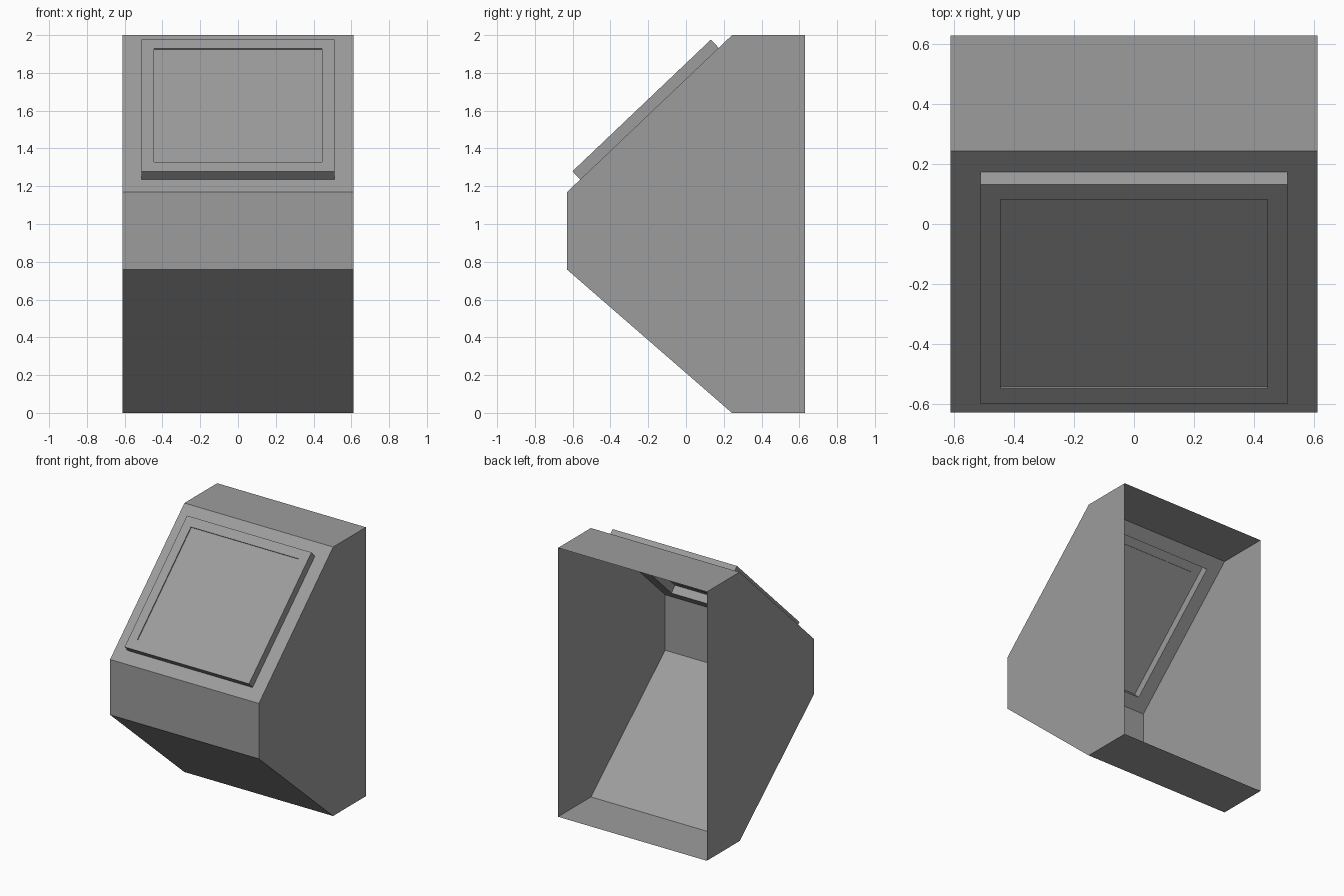
import bpy, bmesh
from mathutils import Vector

if "Cube" in bpy.data.objects:
    bpy.data.objects.remove(bpy.data.objects["Cube"])

HW = 0.612
PROFILE = [(0.629, 0), (0.243, 0), (-0.629, 0.758), (-0.629, 1.17), (0.244, 2), (0.629, 2)]

# darker grey used on every part
grey = bpy.data.materials.new("mid_grey")
grey.diffuse_color = (0.335, 0.335, 0.335, 1)
grey.use_nodes = True
grey.node_tree.nodes["Principled BSDF"].inputs["Base Color"].default_value = grey.diffuse_color

# local frame of the sloped front face
base = Vector((0, *PROFILE[3]))
up = (Vector((0, *PROFILE[4])) - base).normalized()
out = Vector((0, -up.z, up.y))
slope_len = (Vector((0, *PROFILE[4])) - base).length


def ring(bm, hw, lo, hi, depth):
    """Rectangle of vertices on the slope, raised by depth."""
    return [bm.verts.new(Vector((x, 0, 0)) + base + up * t + out * depth)
            for x, t in ((-hw, lo), (hw, lo), (hw, hi), (-hw, hi))]


def bridge(bm, a, b):
    for i in range(4):
        j = (i + 1) % 4
        bm.faces.new((a[i], a[j], b[j], b[i]))


def finish(bm, name):
    bmesh.ops.remove_doubles(bm, verts=bm.verts, dist=1e-5)
    me = bpy.data.meshes.new(name)
    bm.to_mesh(me)
    bm.free()
    me.materials.append(grey)
    ob = bpy.data.objects.new(name, me)
    bpy.context.collection.objects.link(ob)
    return ob


OPENING = (0.512, 0.095, 1.107)
SCREEN = (0.445, 0.167, 1.038)

# thin cabinet shell, open at the back, with an opening in the slope
bm = bmesh.new()
left = [bm.verts.new((-HW, y, z)) for y, z in PROFILE]
right = [bm.verts.new((HW, y, z)) for y, z in PROFILE]
bm.faces.new(left[::-1])
bm.faces.new(right)
for i in (0, 1, 2, 4):
    bm.faces.new((left[i], right[i], right[i + 1], left[i + 1]))
bridge(bm, ring(bm, HW, 0, slope_len, 0), ring(bm, *OPENING, 0))
bmesh.ops.remove_doubles(bm, verts=bm.verts, dist=1e-5)
bmesh.ops.recalc_face_normals(bm, faces=bm.faces)
finish(bm, "cabinet_shell")

# raised bezel with a shallow step down to the screen
bm = bmesh.new()
loops = [ring(bm, *OPENING, 0), ring(bm, *OPENING, 0.06),
         ring(bm, *SCREEN, 0.06), ring(bm, *SCREEN, 0.052)]
for a, b in zip(loops, loops[1:]):
    bridge(bm, a, b)
finish(bm, "screen_bezel")

# flat screen panel
bm = bmesh.new()
bm.faces.new(ring(bm, *SCREEN, 0.052))
finish(bm, "screen")
